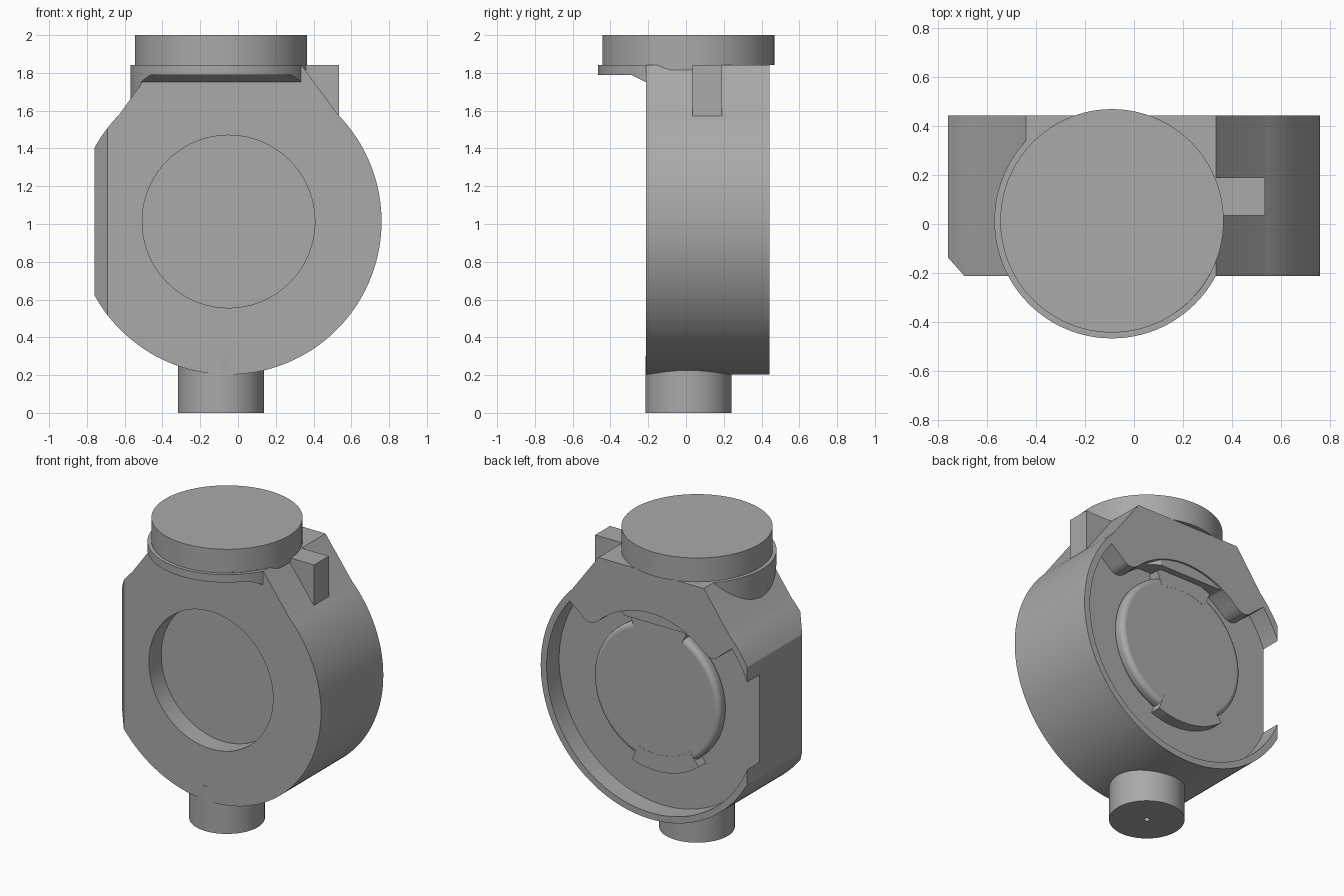
import bpy, bmesh, math
from mathutils import Vector

cube = bpy.data.objects.get("Cube")
if cube:
    bpy.data.objects.remove(cube, do_unlink=True)

grey = bpy.data.materials.new("plain grey")
grey.use_nodes = True
COLOUR = (0.4, 0.4, 0.4, 1)
grey.diffuse_color = COLOUR
grey.node_tree.nodes["Principled BSDF"].inputs["Base Color"].default_value = COLOUR

CX, CZ = -0.05, 1.013      # axis of the round housing
FRONT, BACK = -0.213, 0.442
NECK = (-0.09, 0.013)      # axis of the lid and foot


def prism(name, points, low, high, axis="y"):
    """Extrude a closed profile along an axis."""
    place = {"x": lambda a, b, d: (d, a, b),
             "y": lambda a, b, d: (a, d, b),
             "z": lambda a, b, d: (a, b, d)}[axis]
    bm = bmesh.new()
    face = bm.faces.new([bm.verts.new(place(a, b, low)) for a, b in points])
    out = bmesh.ops.extrude_face_region(bm, geom=[face])
    verts = [v for v in out["geom"] if isinstance(v, bmesh.types.BMVert)]
    step = Vector(place(0, 0, high - low))
    bmesh.ops.translate(bm, verts=verts, vec=step)
    bmesh.ops.recalc_face_normals(bm, faces=bm.faces)
    mesh = bpy.data.meshes.new(name)
    bm.to_mesh(mesh)
    bm.free()
    mesh.materials.append(grey)
    obj = bpy.data.objects.new(name, mesh)
    bpy.context.collection.objects.link(obj)
    return obj


def arc(cx, cy, r, start, end, steps=32):
    angles = [math.radians(start + (end - start) * i / steps) for i in range(steps + 1)]
    return [(cx + r * math.cos(a), cy + r * math.sin(a)) for a in angles]


def disc(cx, cy, r, steps=96):
    return arc(cx, cy, r, 0, 360, steps)[:-1]


def polar(r, angle):
    a = math.radians(angle)
    return Vector((CX + r * math.cos(a), CZ + r * math.sin(a)))


def rounded(a, b, c, steps=8):
    """Smooth corner from a to c, pulled toward b."""
    ts = [i / steps for i in range(steps + 1)]
    return [tuple(a * (1 - t) ** 2 + b * 2 * t * (1 - t) + c * t * t) for t in ts]


def boolean(obj, tool, operation="DIFFERENCE"):
    """Apply a boolean and discard its tool."""
    mod = obj.modifiers.new("cut", "BOOLEAN")
    mod.operation, mod.solver, mod.object = operation, "EXACT", tool
    bpy.ops.object.select_all(action="DESELECT")
    bpy.context.view_layer.objects.active = obj
    obj.select_set(True)
    bpy.ops.object.modifier_apply(modifier=mod.name)
    bpy.data.objects.remove(tool, do_unlink=True)


def smooth(obj):
    bpy.ops.object.select_all(action="DESELECT")
    bpy.context.view_layer.objects.active = obj
    obj.select_set(True)
    bpy.ops.object.shade_smooth_by_angle(angle=math.radians(25))


# Housing: round below, flat on one side, tapering to a flat top
R = 0.81
outline = (arc(CX, CZ, R, 44.5, -151.2, 96) + arc(CX, CZ, R, 151.2, 135.5, 8)
           + [(-0.44, 1.842), (0.335, 1.842)])
housing = prism("housing", outline, FRONT, BACK)
boolean(housing, prism("edge_cut", [(-0.85, -0.3), (-0.615, -0.3), (-0.765, -0.13), (-0.85, -0.13)],
                       0, 2, "z"))

# Round front recess
boolean(housing, prism("front_cut", disc(CX, CZ, 0.457), FRONT - 0.1, FRONT + 0.13))

# Back recess, leaving a thin rim and a crescent plate with rounded ends
right_end = rounded(polar(0.66, 39), polar(0.56, 37), polar(0.56, 50))
left_end = rounded(polar(0.56, 130), polar(0.56, 143), polar(0.66, 141))
recess = (arc(CX, CZ, 0.767, 141, 399, 96) + right_end
          + arc(CX, CZ, 0.56, 52, 128, 24) + left_end)
boolean(housing, prism("back_cut", recess, 0.31, BACK + 0.1))
smooth(housing)

# Raised cap in the back recess, with a rounded edge
cap = prism("back_cap", disc(CX, CZ, 0.465), 0.30, 0.385)
bevel = cap.modifiers.new("soft_edge", "BEVEL")
bevel.width, bevel.segments = 0.03, 4
bevel.limit_method, bevel.angle_limit = "ANGLE", math.radians(40)
smooth(cap)

# Two tabs on the cap
for name, start, end in (("upper_tab", 68, 116), ("lower_tab", -128, -70)):
    ring = arc(CX, CZ, 0.51, start, end, 12) + arc(CX, CZ, 0.40, end, start, 12)
    smooth(prism(name, ring, 0.30, 0.386))

# Collar below the lid, trimmed thin where it overhangs the front
collar = prism("collar", disc(*NECK, 0.48), 1.5, 1.842, "z")
side = [(-0.6, 1.9), (-0.6, 1.79), (-0.29, 1.79), (-0.21, 1.75), (-0.21, 1.4),
        (0.43, 1.4), (0.43, 1.9)]
boolean(collar, prism("collar_trim", side, -0.8, 0.335, "x"), "INTERSECT")
smooth(collar)

# Lid and its seat
smooth(prism("lid", disc(*NECK, 0.456), 1.842, 2.0, "z"))
smooth(prism("lid_seat", disc(-0.075, 0.0, 0.437), 1.815, 1.85, "z"))

# Stop block beside the lid
prism("stop_block", [(0.2, 0.035), (0.535, 0.035), (0.535, 0.19), (0.2, 0.19)],
      1.56, 1.842, "z")

# Foot with a small centre hole
foot = prism("foot", disc(*NECK, 0.228), 0, 0.3, "z")
boolean(foot, prism("foot_hole", disc(*NECK, 0.018, 24), -0.1, 0.03, "z"))
smooth(foot)
